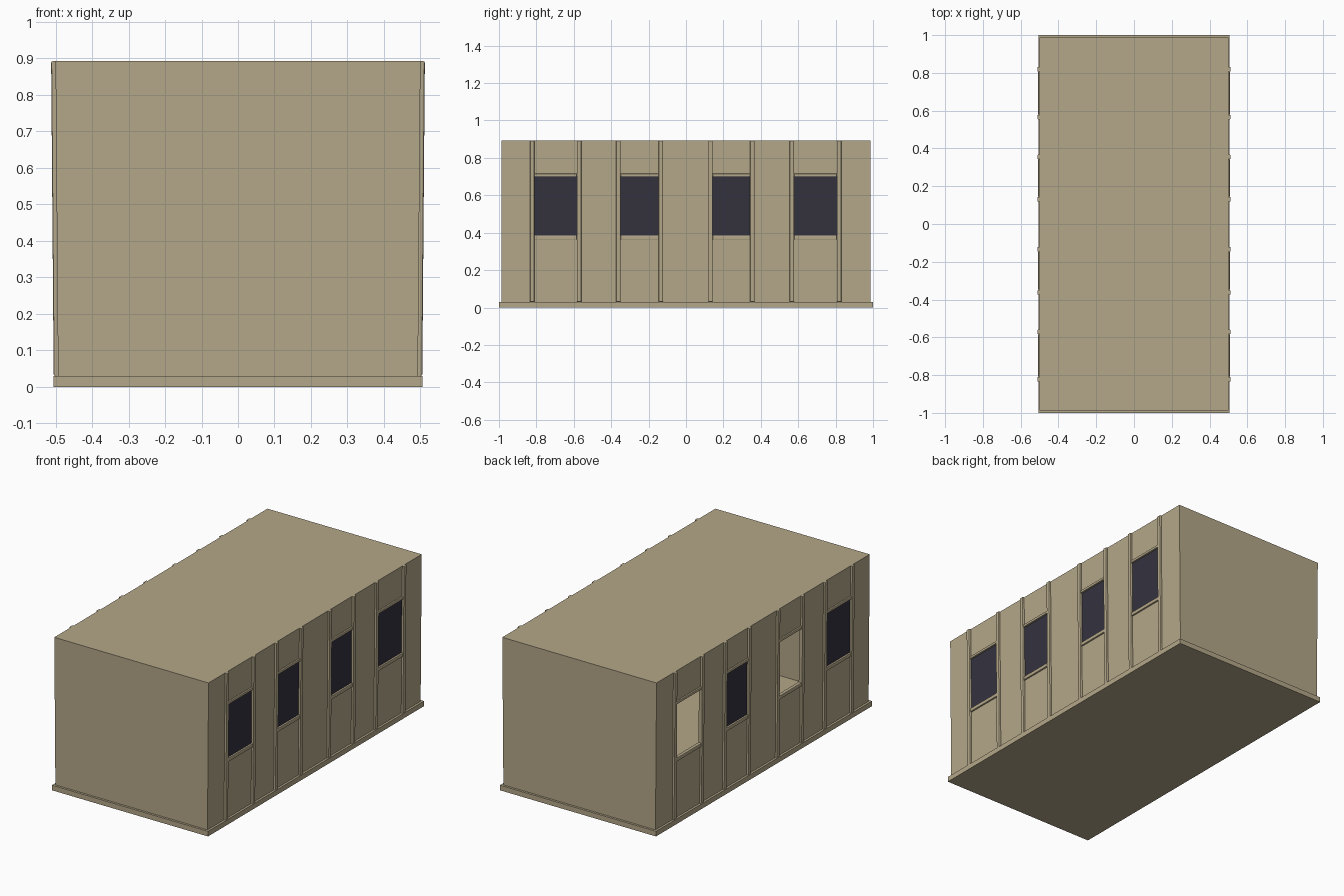
import bpy, bmesh
from mathutils import Vector

default = bpy.data.objects.get("Cube")
if default:
    bpy.data.objects.remove(default, do_unlink=True)


def make_material(name, color):
    mat = bpy.data.materials.new(name)
    mat.use_nodes = True
    mat.diffuse_color = color
    mat.node_tree.nodes["Principled BSDF"].inputs["Base Color"].default_value = color
    return mat


tan = make_material("tan panel", (0.456, 0.386, 0.25, 1))
dark = make_material("dark glass", (0.034, 0.032, 0.048, 1))

FLOOR, TOP = 0.03, 0.893
SILL, HEAD = 0.385, 0.70
WINDOWS = [(-0.81, -0.583), (-0.35, -0.146), (0.143, 0.343), (0.578, 0.807)]
POST = 0.024


def wall_x(z):
    """Half width of the body, which widens slightly upward."""
    return 0.493 + 0.007 * (z - FLOOR) / (TOP - FLOOR)


def add_object(name, bm, mat):
    bmesh.ops.recalc_face_normals(bm, faces=bm.faces)
    mesh = bpy.data.meshes.new(name)
    bm.to_mesh(mesh)
    bm.free()
    mesh.materials.append(mat)
    obj = bpy.data.objects.new(name, mesh)
    bpy.context.collection.objects.link(obj)
    return obj


def box_mesh(low, high):
    bm = bmesh.new()
    bmesh.ops.create_cube(bm, size=1)
    low, high = Vector(low), Vector(high)
    for v in bm.verts:
        v.co = (low + high) / 2 + v.co * (high - low)
    return bm


def side_strip(name, side, y, z, inner, outer, mat, bevel=0):
    """Box that follows the leaning side wall; inner and outer are offsets from it."""
    bm = box_mesh((inner, y[0], z[0]), (outer, y[1], z[1]))
    if bevel:
        edges = [e for e in bm.edges if all(v.co.x > (inner + outer) / 2 for v in e.verts)]
        bmesh.ops.bevel(bm, geom=edges, offset=bevel, segments=2, affect='EDGES', profile=0.5)
    for v in bm.verts:
        v.co.x = side * (v.co.x + wall_x(v.co.z))
    return add_object(name, bm, mat)


# Base slab
add_object("base_slab", box_mesh((-0.506, -1, 0), (0.506, 1, FLOOR)), tan)

# Hollow body with window openings cut through both long sides
bm = box_mesh((-0.5, -0.987, FLOOR), (0.5, 0.987, TOP))
cuts = [((0, y, 0), (0, 1, 0)) for pair in WINDOWS for y in pair]
cuts += [((0, 0, z), (0, 0, 1)) for z in (SILL, HEAD)]
for point, normal in cuts:
    geom = bm.verts[:] + bm.edges[:] + bm.faces[:]
    bmesh.ops.bisect_plane(bm, geom=geom, plane_co=point, plane_no=normal)


def is_opening(face):
    c = face.calc_center_median()
    on_side = abs(face.normal.x) > 0.9 and SILL < c.z < HEAD
    return on_side and any(a < c.y < b for a, b in WINDOWS)


bm.normal_update()
holes = [f for f in bm.faces if is_opening(f) or f.normal.z < -0.9]
bmesh.ops.delete(bm, geom=holes, context='FACES')
for v in bm.verts:
    v.co.x *= wall_x(v.co.z) / 0.5
body = add_object("body_shell", bm, tan)
solid = body.modifiers.new("wall thickness", 'SOLIDIFY')
solid.thickness = 0.01
solid.offset = -1

# Posts, rails and glass on both sides
for side, label in ((1, "left"), (-1, "right")):
    for i, (a, b) in enumerate(WINDOWS):
        tag = f"{label}_{i + 1}"
        for end, y in (("front", (a - POST, a)), ("rear", (b, b + POST))):
            side_strip(f"post_{end}_{tag}", side, y, (FLOOR, TOP), -0.004, 0.012, tan, 0.005)
        side_strip(f"sill_rail_{tag}", side, (a, b), (SILL - 0.022, SILL), -0.004, 0.009, tan, 0.004)
        side_strip(f"head_rail_{tag}", side, (a, b), (HEAD, HEAD + 0.016), -0.004, 0.009, tan, 0.004)
        # Two openings on the right side have no glass
        if side == 1 or i in (0, 2):
            side_strip(f"glass_{tag}", side, (a, b), (SILL, HEAD), -0.007, -0.001, dark)
